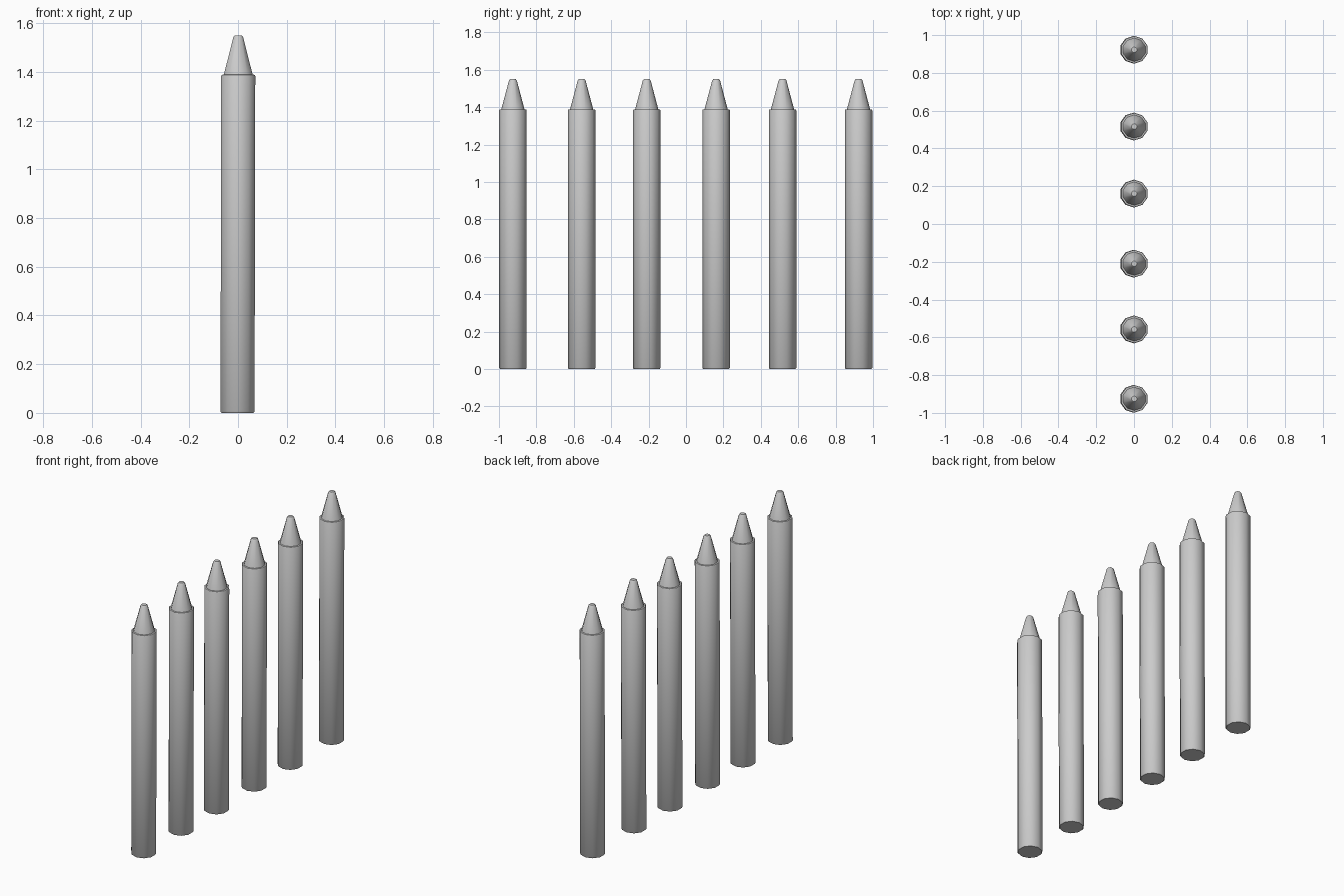
import bpy, bmesh, math

if "Cube" in bpy.data.objects:
    bpy.data.objects.remove(bpy.data.objects["Cube"])

SIDES = 10
# (radius, height) from the base up: rounded foot, barrel, shoulder, cone, blunt tip
PROFILE = [(0.069, 0.0), (0.0735, 0.006), (0.0735, 1.383), (0.071, 1.388),
           (0.062, 1.389), (0.021, 1.543), (0.015, 1.55)]
POSITIONS = [-0.9255, -0.558, -0.21, 0.161, 0.516, 0.9225]


def crayon(name, y):
    bm = bmesh.new()
    rings = []
    for r, z in PROFILE:
        lean = 0.003 * min(z / 1.38, 1) - 0.002   # slight lean of the barrel
        ring = []
        for i in range(SIDES):
            a = math.pi / 2 + 2 * math.pi * i / SIDES
            ring.append(bm.verts.new((r * math.cos(a) + lean, r * math.sin(a), z)))
        rings.append(ring)
    for lo, hi in zip(rings, rings[1:]):
        for i in range(SIDES):
            j = (i + 1) % SIDES
            bm.faces.new((lo[i], lo[j], hi[j], hi[i]))
    # closed ends
    bm.faces.new(rings[0][::-1])
    bm.faces.new(rings[-1])
    mesh = bpy.data.meshes.new(name)
    bm.to_mesh(mesh)
    bm.free()
    obj = bpy.data.objects.new(name, mesh)
    bpy.context.collection.objects.link(obj)
    obj.location.y = y
    # smooth barrel and cone, sharp shoulder and foot
    bpy.ops.object.select_all(action='DESELECT')
    obj.select_set(True)
    bpy.context.view_layer.objects.active = obj
    bpy.ops.object.shade_smooth_by_angle(angle=math.radians(40))


for n, y in enumerate(POSITIONS, 1):
    crayon(f"crayon_{n}", y)
